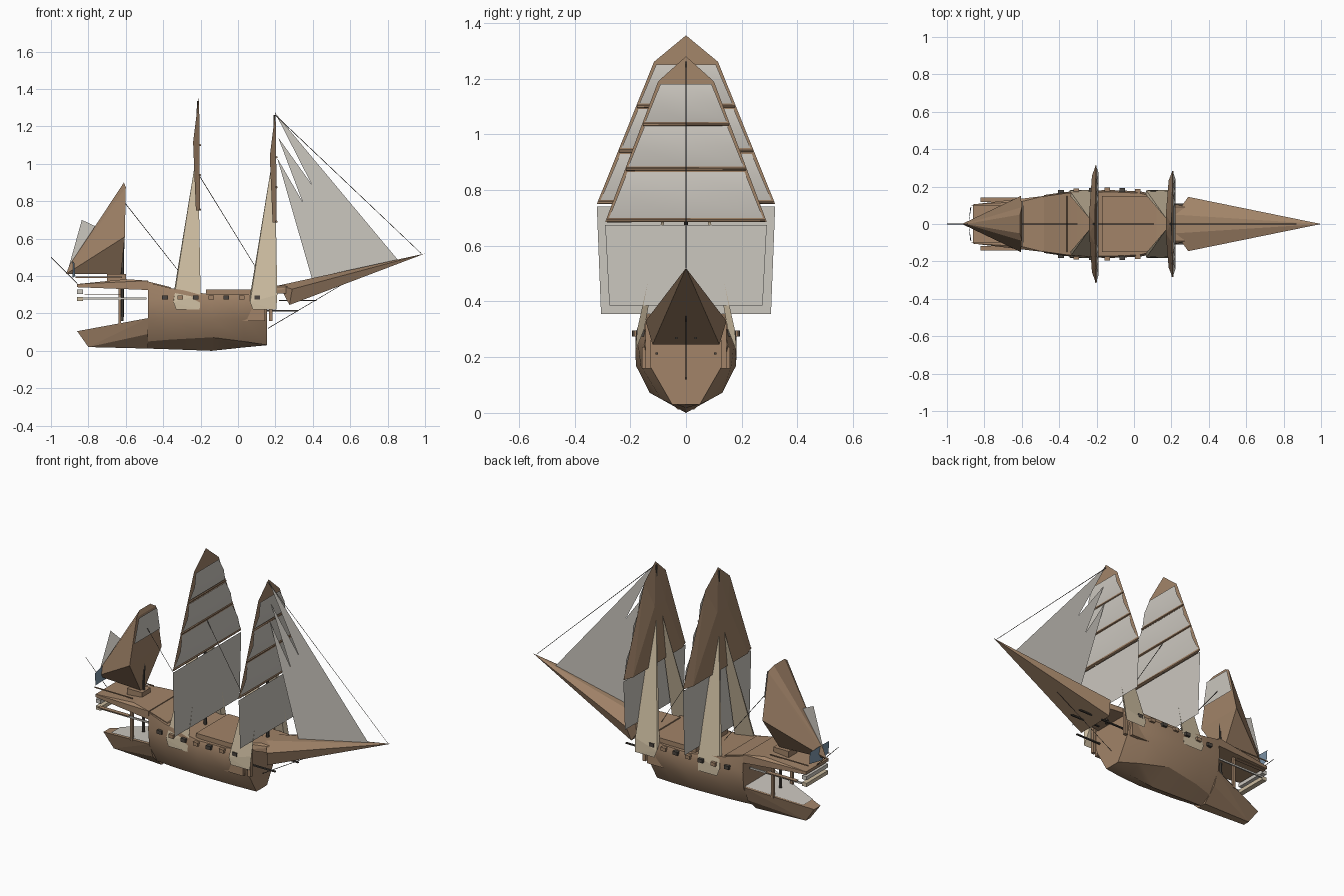
import bpy, bmesh, math
from mathutils import Vector


def mat(name, c):
    m = bpy.data.materials.new(name)
    m.diffuse_color = (*c, 1)
    return m


WOOD = mat("wood", (0.36, 0.23, 0.14))
SAIL = mat("sailcloth", (0.60, 0.57, 0.52))
TAN = mat("tan_shroud", (0.60, 0.50, 0.35))
DARK = mat("dark_iron", (0.07, 0.06, 0.05))
BLUE = mat("blue_flag", (0.22, 0.32, 0.42))


def finish(name, bm, m, smooth=False):
    bmesh.ops.recalc_face_normals(bm, faces=bm.faces)
    me = bpy.data.meshes.new(name)
    bm.to_mesh(me)
    bm.free()
    ob = bpy.data.objects.new(name, me)
    bpy.context.collection.objects.link(ob)
    me.materials.append(m)
    if smooth:
        bpy.ops.object.select_all(action='DESELECT')
        ob.select_set(True)
        bpy.context.view_layer.objects.active = ob
        bpy.ops.object.shade_smooth_by_angle(angle=math.radians(30))
    return ob


def sym(pts):
    # add the port copy of every point that is off the centreline
    return pts + [(x, -y, z) for x, y, z in pts if y]


def solid(name, pts, m=WOOD):
    # faceted convex solid around the given points
    bm = bmesh.new()
    vs = [bm.verts.new(p) for p in pts]
    r = bmesh.ops.convex_hull(bm, input=vs)
    loose = [v for v in bm.verts if not v.link_faces]
    bmesh.ops.delete(bm, geom=loose, context='VERTS')
    return finish(name, bm, m)


def panel(name, pts, m=SAIL):
    bm = bmesh.new()
    bm.faces.new([bm.verts.new(p) for p in pts])
    return finish(name, bm, m)


def box(name, lo, hi, m=WOOD):
    return solid(name, [(x, y, z) for x in (lo[0], hi[0]) for y in (lo[1], hi[1])
                        for z in (lo[2], hi[2])], m)


def rod(name, a, b, r, m=WOOD, n=6):
    a, b = Vector(a), Vector(b)
    d = b - a
    bm = bmesh.new()
    bmesh.ops.create_cone(bm, cap_ends=True, segments=n, radius1=r, radius2=r * 0.7, depth=d.length)
    q = d.to_track_quat('Z', 'Y')
    for v in bm.verts:
        v.co = q @ v.co + (a + b) / 2
    return finish(name, bm, m)


def loft(name, sections, m=WOOD):
    # half sections (x, [(y, z)...]) from keel to rail, mirrored and closed
    bm = bmesh.new()
    rings = []
    for x, half in sections:
        loop = half + [(-y, z) for y, z in reversed(half) if y]
        rings.append([bm.verts.new((x, y, z)) for y, z in loop])
    n = len(rings[0])
    for a, b in zip(rings, rings[1:]):
        for i in range(n):
            bm.faces.new((a[i], a[(i + 1) % n], b[(i + 1) % n], b[i]))
    bm.faces.new(rings[0])
    bm.faces.new(rings[-1])
    return finish(name, bm, m, True)


# Main hull, stern counter and poop deck
loft("hull", [
    (-0.48, [(0, 0.012), (0.07, 0.05), (0.145, 0.17), (0.155, 0.27), (0.148, 0.365)]),
    (-0.36, [(0, 0.008), (0.10, 0.06), (0.165, 0.17), (0.172, 0.28), (0.165, 0.335)]),
    (-0.14, [(0, 0.0), (0.13, 0.072), (0.18, 0.17), (0.182, 0.28), (0.172, 0.30)]),
    (0.03, [(0, 0.018), (0.09, 0.05), (0.163, 0.17), (0.175, 0.27), (0.165, 0.30)]),
    (0.155, [(0, 0.03), (0.05, 0.031), (0.13, 0.17), (0.15, 0.245), (0.135, 0.31)])])
solid("stern_counter", sym([(-0.86, 0.03, 0.105), (-0.80, 0.02, 0.02), (-0.48, 0.03, 0.012),
                            (-0.48, 0.11, 0.09), (-0.48, 0.14, 0.175)]))
panel("counter_top", [(-0.80, 0.045, 0.122), (-0.80, -0.045, 0.122), (-0.48, -0.135, 0.181), (-0.48, 0.135, 0.181)])
solid("poop_deck", sym([(-0.86, 0.105, 0.34), (-0.86, 0.105, 0.357), (-0.48, 0.15, 0.325),
                        (-0.60, 0.12, 0.383), (-0.48, 0.15, 0.375)]))
solid("quarter_deck", sym([(-0.50, 0.14, 0.375), (-0.36, 0.15, 0.34), (-0.48, 0.14, 0.32), (-0.34, 0.15, 0.31)]))
box("mizzen_step", (-0.70, -0.04, 0.36), (-0.60, 0.04, 0.41))
box("poop_rail", (-0.87, -0.10, 0.39), (-0.62, -0.096, 0.396))
box("poop_rail_far", (-0.87, 0.096, 0.39), (-0.62, 0.10, 0.396))
for i, z in enumerate((0.265, 0.305)):
    box(f"stern_plank_{i}", (-0.86, -0.10, z), (-0.83, 0.10, z + 0.022), (TAN, SAIL)[i])
for s in (-1, 1):
    box("stern_post", (-0.64, s * 0.09 - 0.008, 0.14), (-0.625, s * 0.09 + 0.008, 0.35))
    box("gallery_rail", (-0.83, s * 0.10 - 0.004, 0.275), (-0.49, s * 0.10 + 0.004, 0.285), SAIL)
    box("window_ledge", (-0.82, s * 0.13 - 0.012, 0.30), (-0.62, s * 0.13 + 0.012, 0.305))
    # Gun ports with protruding lids
    for i in range(7):
        x = -0.39 + i * 0.082
        w = 0.182 - 0.22 * abs(x + 0.16) ** 2
        box("gun_port", (x - 0.015, s * (w - 0.02), 0.275), (x + 0.015, s * (w + 0.012), 0.296),
            WOOD if i % 2 else DARK)
    # Bow side boards and head timbers
    box("side_board", (-0.01, s * 0.14, 0.16), (0.145, s * 0.158, 0.237))
    box("head_post", (0.165, s * 0.125, 0.16), (0.185, s * 0.145, 0.32))
    box("head_beam", (0.15, s * 0.10, 0.21), (0.32, s * 0.11, 0.217), DARK)
    box("cat_beam", (0.22, s * 0.03, 0.265), (0.42, s * 0.04, 0.272), DARK)

# Waist and forecastle
box("waist_rail", (-0.17, -0.15, 0.30), (0.14, 0.15, 0.328))
solid("forecastle", sym([(0.12, 0.13, 0.30), (0.12, 0.12, 0.335), (0.22, 0.09, 0.35),
                         (0.30, 0.09, 0.345), (0.30, 0.09, 0.31)]))
solid("bowsprit", sym([(1.0, 0, 0.52), (0.29, 0.145, 0.33), (0.275, 0.12, 0.245), (0.22, 0.05, 0.35)]))


def square_rig(name, x, top, shoulder, foot, low, levels):
    # solid brown spar block with cloth bands on its forward side
    (sy, sz), (fy, fz), (ly, lz) = shoulder, foot, low
    solid(name + "_spar_block", sym([(x + 0.005, 0, top), (x + 0.008, sy, sz), (x + 0.012, fy, fz),
                                     (x - 0.025, 0.05, top - 0.24), (x - 0.01, fy * 0.8, fz)]))

    def edge(z):
        return sy + (fy - sy) * (sz - z) / (sz - fz)
    for i, (a, b) in enumerate(levels):
        wa, wb = edge(a) - 0.012, edge(b) - 0.008
        bm = bmesh.new()
        rows = []
        for t in (0, 0.5, 1):
            w, z, bulge = wa + (wb - wa) * t, a + (b - a) * t, 0.012 * (1 - (2 * t - 1) ** 2)
            rows.append([bm.verts.new((x + 0.014 + bulge, k * w, z)) for k in (-1, 0, 1)])
        for r, q in zip(rows, rows[1:]):
            for j in (0, 1):
                bm.faces.new((r[j], r[j + 1], q[j + 1], q[j]))
        finish(f"{name}_sail_{i}", bm, SAIL, True)
        rod(f"{name}_yard_{i}", (x + 0.012, -edge(b), b - 0.01), (x + 0.012, edge(b), b - 0.01), 0.006)
    panel(name + "_course", [(x + 0.012, -fy, fz - 0.01), (x + 0.012, fy, fz - 0.01),
                             (x + 0.012, ly, lz), (x + 0.012, -ly, lz)])
    rod(name + "_mast", (x, 0, 0.28), (x, 0, top - 0.02), 0.009, DARK)
    # Tapered shrouds on both sides
    for s in (-1, 1):
        solid(name + "_shroud", [(x - 0.13, s * 0.18, 0.26), (x - 0.115, s * 0.182, 0.22),
                                 (x + 0.01, s * 0.182, 0.22), (x + 0.015, s * 0.175, 0.30),
                                 (x - 0.13, s * 0.155, 0.30), (x, s * 0.15, 0.30),
                                 (x - 0.02, s * 0.025, 0.97), (x + 0.003, s * 0.025, 0.97)], TAN)


square_rig("main", -0.215, 1.355, (0.115, 1.26), (0.32, 0.75), (0.305, 0.355),
           [(1.25, 1.11), (1.09, 0.95), (0.93, 0.765)])
square_rig("fore", 0.195, 1.28, (0.10, 1.19), (0.29, 0.685), (0.275, 0.385),
           [(1.18, 1.045), (1.03, 0.885), (0.865, 0.70)])

# Jib sails in one plane, split by two slits
panel("jib_sails", [(0.2, 0, 1.27), (0.86, 0, 0.48), (0.40, 0, 0.37), (0.21, 0, 1.03),
                    (0.345, 0, 0.797), (0.215, 0, 1.14), (0.395, 0, 0.888)])

# Mizzen block, its sails and the stern flag
solid("mizzen_block", sym([(-0.61, 0.05, 0.90), (-0.60, 0.09, 0.875), (-0.605, 0.15, 0.61), (-0.625, 0.02, 0.41),
                           (-0.92, 0, 0.41), (-0.90, 0, 0.46)]))
panel("mizzen_topsail", [(-0.59, -0.085, 0.87), (-0.59, 0.085, 0.87), (-0.595, 0.12, 0.73), (-0.595, -0.12, 0.73)])
panel("spanker", [(-0.835, 0, 0.70), (-0.75, 0, 0.66), (-0.70, 0, 0.45), (-0.91, 0, 0.43)])
rod("mizzen_mast", (-0.62, 0, 0.16), (-0.612, 0, 0.88), 0.009, DARK)
panel("stern_flag", [(-0.87, -0.09, 0.40), (-0.885, 0.0, 0.39), (-0.885, 0.0, 0.48), (-0.875, -0.09, 0.47)], BLUE)
panel("stern_flag_far", [(-0.885, 0, 0.39), (-0.87, 0.09, 0.40), (-0.875, 0.09, 0.47), (-0.885, 0, 0.48)], BLUE)
rod("flag_staff", (-0.86, 0, 0.36), (-0.999, 0, 0.50), 0.002, DARK, 4)

# Stays
for a, b in [((-0.215, 0, 0.95), (0.16, 0, 0.34)), ((-0.612, 0, 0.80), (-0.25, 0, 0.34)),
             ((0.2, 0, 1.26), (0.98, 0, 0.52)), ((0.16, 0, 0.12), (0.6, 0, 0.38))]:
    rod("stay", a, b, 0.0018, DARK, 4)
